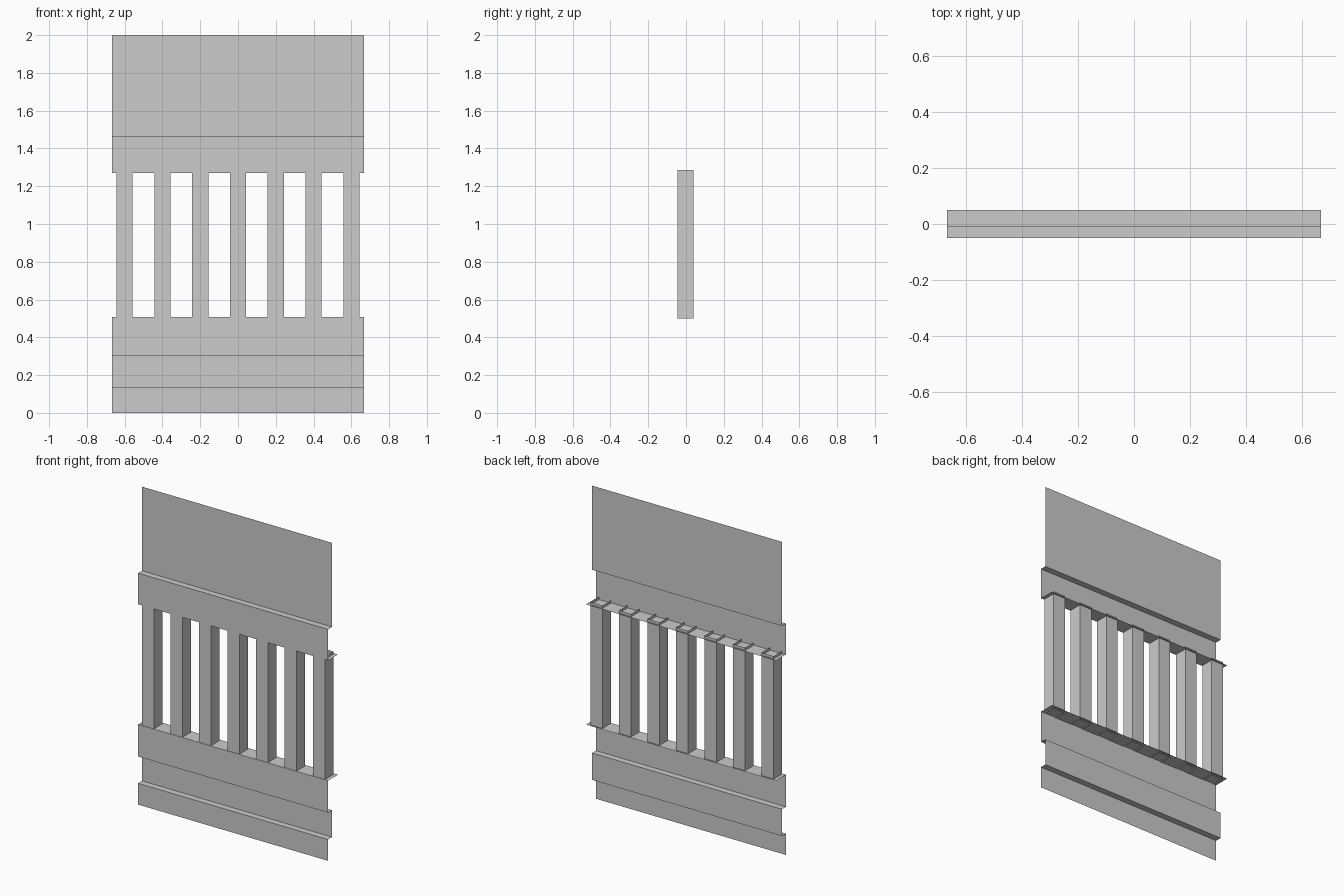
import bpy

if "Cube" in bpy.data.objects:
    bpy.data.objects.remove(bpy.data.objects["Cube"])

HALF_W = 0.666
FRONT, RECESS, BACK = -0.049, -0.009, 0.05


def make_mesh(name, verts, faces):
    mesh = bpy.data.meshes.new(name)
    mesh.from_pydata(verts, [], faces)
    mesh.update()
    obj = bpy.data.objects.new(name, mesh)
    bpy.context.collection.objects.link(obj)
    return obj


def sheet(name, profile):
    """Extrude an open (y, z) profile along x as a thin sheet."""
    verts = [(x, y, z) for y, z in profile for x in (-HALF_W, HALF_W)]
    faces = [(2 * i, 2 * i + 1, 2 * i + 3, 2 * i + 2) for i in range(len(profile) - 1)]
    return make_mesh(name, verts, faces)


def post(name, x, half=0.0425, y0=-0.046, y1=0.039, z0=0.501, z1=1.287):
    """Open-ended square tube."""
    ring = [(x - half, y0), (x + half, y0), (x + half, y1), (x - half, y1)]
    verts = [(px, py, z) for z in (z0, z1) for px, py in ring]
    faces = [(i, (i + 1) % 4, (i + 1) % 4 + 4, i + 4) for i in range(4)]
    return make_mesh(name, verts, faces)


# Stepped lower wall ending in a sill
sheet("lower_wall", [(FRONT, 0), (FRONT, 0.135), (RECESS, 0.135), (RECESS, 0.305),
                     (FRONT, 0.305), (FRONT, 0.508), (BACK, 0.508)])

# Upper wall with a lintel under it
sheet("upper_wall", [(BACK, 1.27), (FRONT, 1.27), (FRONT, 1.467),
                     (RECESS, 1.467), (RECESS, 2.0)])

# Row of seven posts
for i in range(7):
    post(f"post_{i + 1}", (i - 3) * 0.2)
